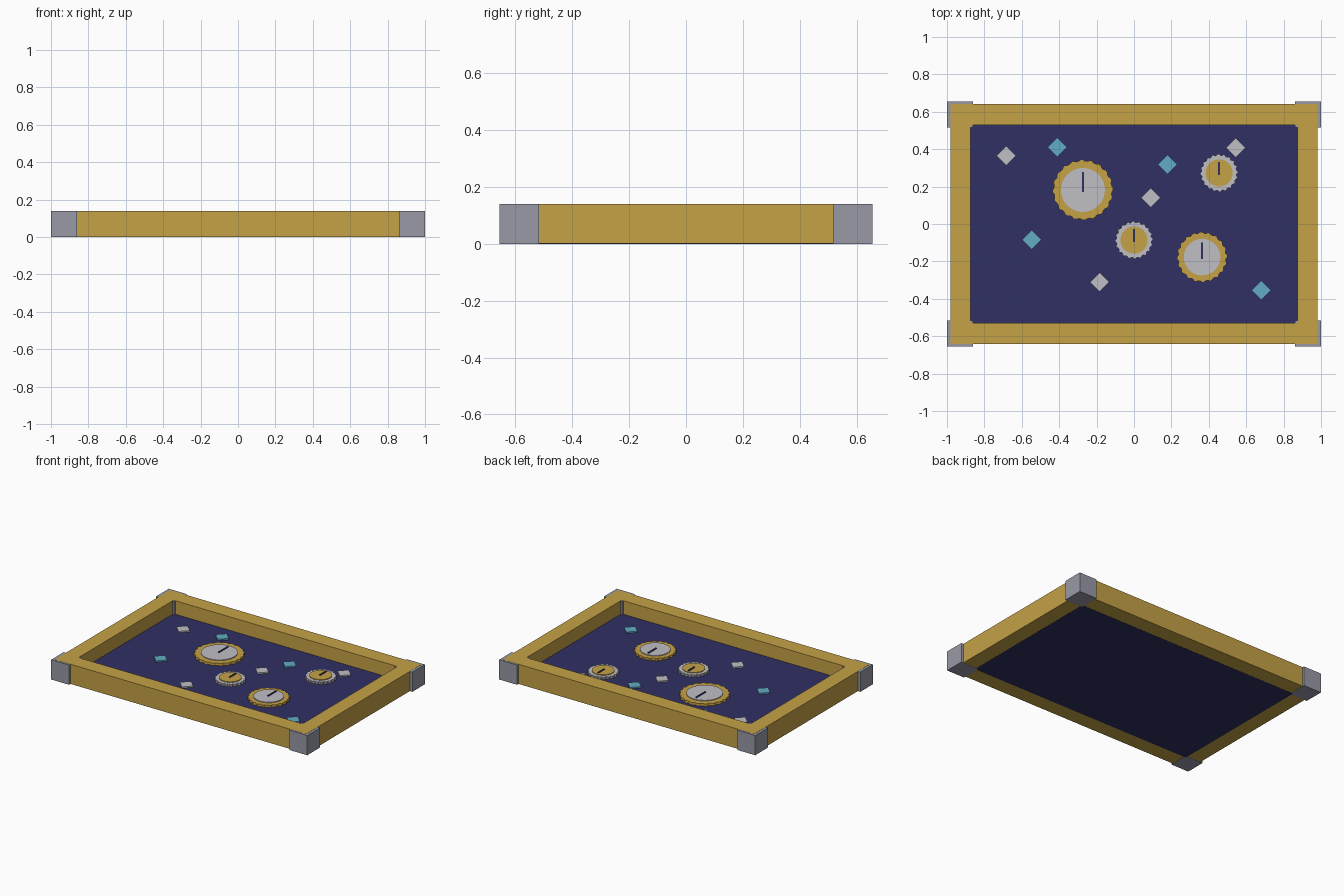
import bpy
import bmesh
import math

cube = bpy.data.objects.get("Cube")
if cube:
    bpy.data.objects.remove(cube, do_unlink=True)


def material(name, colour):
    mat = bpy.data.materials.new(name)
    mat.use_nodes = True
    mat.diffuse_color = (*colour, 1)
    mat.node_tree.nodes["Principled BSDF"].inputs["Base Color"].default_value = (*colour, 1)
    return mat


gold = material("gold", (0.56, 0.36, 0.062))
steel = material("steel grey", (0.32, 0.32, 0.39))
navy = material("navy", (0.03, 0.029, 0.125))
silver = material("pale silver", (0.52, 0.52, 0.56))
teal = material("teal", (0.125, 0.41, 0.56))


def prism(name, outline, bottom, top, mat):
    """Extrude a flat outline straight up between two heights."""
    bm = bmesh.new()
    face = bm.faces.new([bm.verts.new((x, y, bottom)) for x, y in outline])
    moved = bmesh.ops.extrude_face_region(bm, geom=[face])["geom"]
    verts = [v for v in moved if isinstance(v, bmesh.types.BMVert)]
    bmesh.ops.translate(bm, verts=verts, vec=(0, 0, top - bottom))
    bmesh.ops.recalc_face_normals(bm, faces=bm.faces)
    mesh = bpy.data.meshes.new(name)
    bm.to_mesh(mesh)
    bm.free()
    mesh.materials.append(mat)
    obj = bpy.data.objects.new(name, mesh)
    bpy.context.collection.objects.link(obj)
    return obj


def rectangle(x0, x1, y0, y1):
    return [(x0, y0), (x1, y0), (x1, y1), (x0, y1)]


def ring(x, y, radii, count):
    """Points round a centre, cycling through the given radii."""
    return [(x + radii[i % len(radii)] * math.cos(math.tau * i / count),
             y + radii[i % len(radii)] * math.sin(math.tau * i / count))
            for i in range(count)]


# Frame and backing board
OUT_X, IN_X, OUT_Y, IN_Y = 0.982, 0.874, 0.642, 0.53
HEIGHT, BOARD_TOP = 0.14, 0.045
prism("board", rectangle(-IN_X, IN_X, -IN_Y, IN_Y), 0, BOARD_TOP, navy)

for sign, long_name, short_name in ((-1, "front_rail", "right_rail"), (1, "back_rail", "left_rail")):
    y0, y1 = sorted((sign * IN_Y, sign * OUT_Y))
    x0, x1 = sorted((sign * IN_X, sign * OUT_X))
    prism(long_name, rectangle(-OUT_X, OUT_X, y0, y1), 0.001, HEIGHT, gold)
    prism(short_name, rectangle(x0, x1, -IN_Y, IN_Y), 0.001, HEIGHT, gold)

# Corner blocks, just proud of the rails on the outside and inside
for sx, side in ((-1, "right"), (1, "left")):
    for sy, end in ((-1, "front"), (1, "back")):
        x0, x1 = sorted((sx * 0.86, sx))
        y0, y1 = sorted((sy * 0.516, sy * 0.656))
        prism(f"{end}_{side}_corner", rectangle(x0, x1, y0, y1), 0, HEIGHT - 0.001, steel)

# Toothed dials with a face plate and one hand
dials = [
    ("upper_dial", -0.273, 0.182, 0.159, gold, silver),
    ("lower_dial", 0.364, -0.177, 0.132, gold, silver),
    ("small_upper_dial", 0.455, 0.273, 0.098, silver, gold),
    ("small_centre_dial", 0, -0.086, 0.098, silver, gold),
]
for name, x, y, r, rim, face in dials:
    prism(name + "_rim", ring(x, y, (r + 0.003, r + 0.003, r - 0.004, r - 0.004), 80),
          BOARD_TOP, 0.062, rim)
    prism(name + "_face", ring(x, y, (r * 0.74,), 32), 0.062, 0.067, face)
    prism(name + "_hand", rectangle(x - 0.005, x + 0.005, y - 0.01, y + r * 0.6),
          0.067, 0.072, navy)

# Diamond studs scattered on the board
studs = {
    "silver": (silver, [(-0.683, 0.364), (0.544, 0.408), (0.09, 0.14), (-0.184, -0.311)]),
    "teal": (teal, [(-0.411, 0.41), (0.18, 0.318), (-0.546, -0.084), (0.68, -0.355)]),
}
for name, (mat, places) in studs.items():
    for n, (x, y) in enumerate(places, 1):
        prism(f"{name}_stud_{n}", ring(x, y, (0.052,), 4), BOARD_TOP, 0.054, mat)
